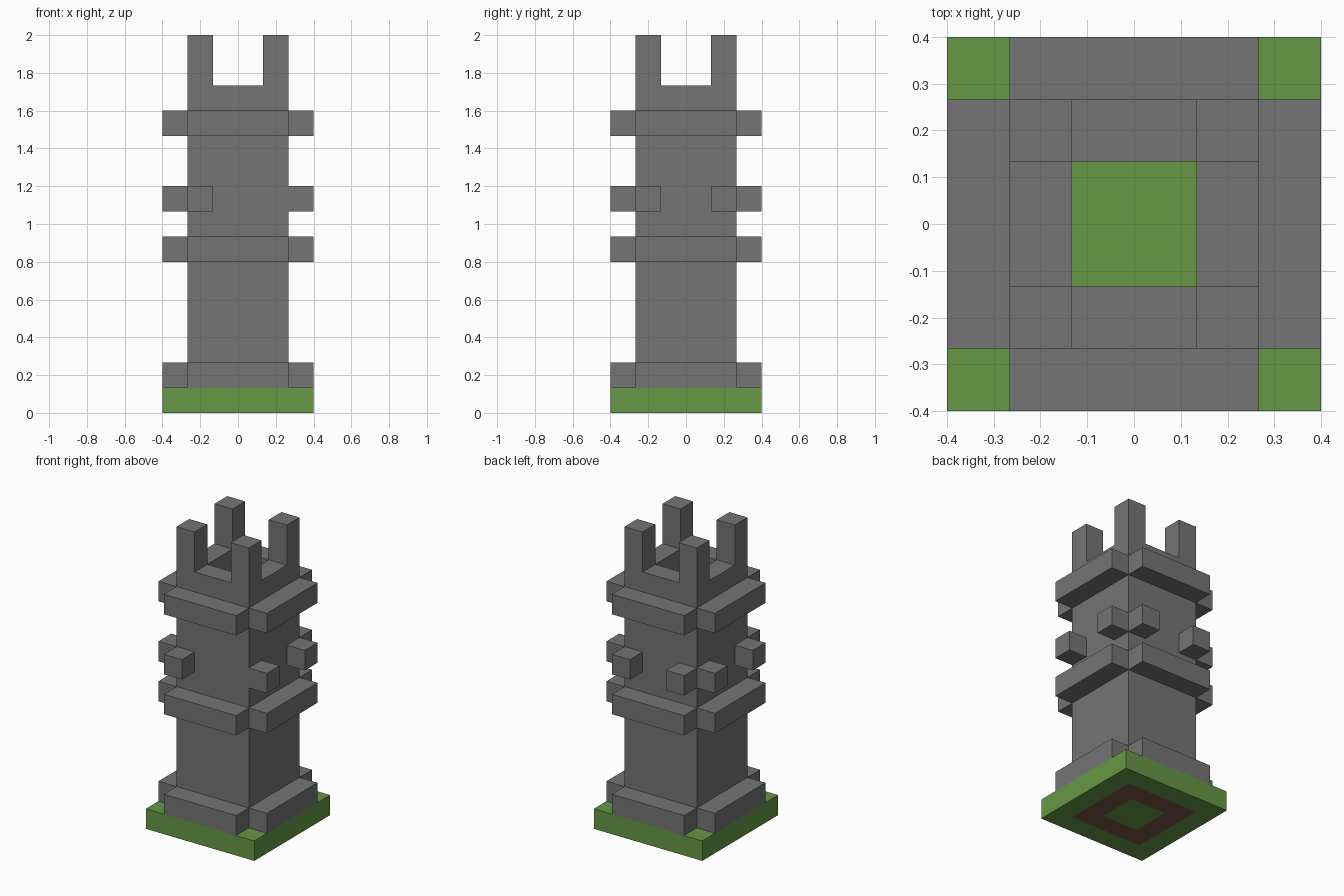
import bpy
import bmesh
from mathutils import Matrix, Vector

U = 2 / 15  # one block

old = bpy.data.objects.get("Cube")
if old:
    bpy.data.objects.remove(old, do_unlink=True)


def srgb(r, g, b):
    return [(c / 255 / 12.92) if c < 11 else ((c / 255 + 0.055) / 1.055) ** 2.4 for c in (r, g, b)] + [1]


def material(name, colour):
    m = bpy.data.materials.new(name)
    m.use_nodes = True
    m.diffuse_color = colour
    bsdf = m.node_tree.nodes["Principled BSDF"]
    bsdf.inputs["Base Color"].default_value = colour
    bsdf.inputs["Roughness"].default_value = 0.9
    return m


stone = material("grey stone", srgb(117, 117, 117))
grass = material("green grass", srgb(102, 152, 69))
soil = material("brown soil", srgb(121, 85, 72))


def finish(bm, name, *mats):
    mesh = bpy.data.meshes.new(name)
    bm.to_mesh(mesh)
    bm.free()
    for m in mats:
        mesh.materials.append(m)
    obj = bpy.data.objects.new(name, mesh)
    bpy.context.scene.collection.objects.link(obj)
    return obj


def box(bm, lo, hi):
    """Box between two corners, in blocks."""
    lo, hi = Vector(lo) * U, Vector(hi) * U
    size = Matrix.Diagonal((*(hi - lo), 1))
    bmesh.ops.create_cube(bm, size=1, matrix=Matrix.Translation((lo + hi) / 2) @ size)


def raise_faces(bm, faces, blocks):
    new = bmesh.ops.extrude_face_region(bm, geom=faces)["geom"]
    verts = [v for v in new if isinstance(v, bmesh.types.BMVert)]
    bmesh.ops.translate(bm, verts=verts, vec=(0, 0, blocks * U))
    return [f for f in new if isinstance(f, bmesh.types.BMFace)]


def turned(obj, quarter):
    obj.matrix_world = Matrix.Rotation(quarter * 1.5707963, 4, 'Z')


# Ground slab, with a soil ring on its underside
bm = bmesh.new()
box(bm, (-3, -3, 0), (3, 3, 1))
for axis in ((1, 0, 0), (0, 1, 0)):
    for d in (-2, -1, 1, 2):
        bmesh.ops.bisect_plane(bm, geom=bm.verts[:] + bm.edges[:] + bm.faces[:],
                               plane_co=Vector(axis) * d * U, plane_no=axis)
for f in bm.faces:
    c = f.calc_center_median()
    reach = max(abs(c.x), abs(c.y))
    f.material_index = int(f.normal.z < -0.5 and U < reach < 2 * U)
finish(bm, "ground_slab", grass, soil)

# Hollow tower wall with four corner merlons
bm = bmesh.new()
bmesh.ops.create_grid(bm, x_segments=4, y_segments=4, size=2 * U,
                      matrix=Matrix.Translation((0, 0, U)))
core = [f for f in bm.faces
        if max(abs(f.calc_center_median().x), abs(f.calc_center_median().y)) < U]
bmesh.ops.delete(bm, geom=core, context='FACES')
top = raise_faces(bm, bm.faces[:], 12)
corners = [f for f in top
           if min(abs(f.calc_center_median().x), abs(f.calc_center_median().y)) > U]
raise_faces(bm, corners, 2)
finish(bm, "tower_wall", stone)

# Ledges and small projecting blocks, one set per side
for quarter, side in enumerate(("front", "left", "back", "right")):
    for z, level in ((1, "base"), (6, "middle"), (11, "upper")):
        bm = bmesh.new()
        box(bm, (-2, -3, z), (2, -2, z + 1))
        turned(finish(bm, f"{side}_{level}_ledge", stone), quarter)
    # The front has only one block
    for x in ((-2,) if side == "front" else (-2, 1)):
        bm = bmesh.new()
        box(bm, (x, -3, 8), (x + 1, -2, 9))
        turned(finish(bm, f"{side}_block", stone), quarter)
